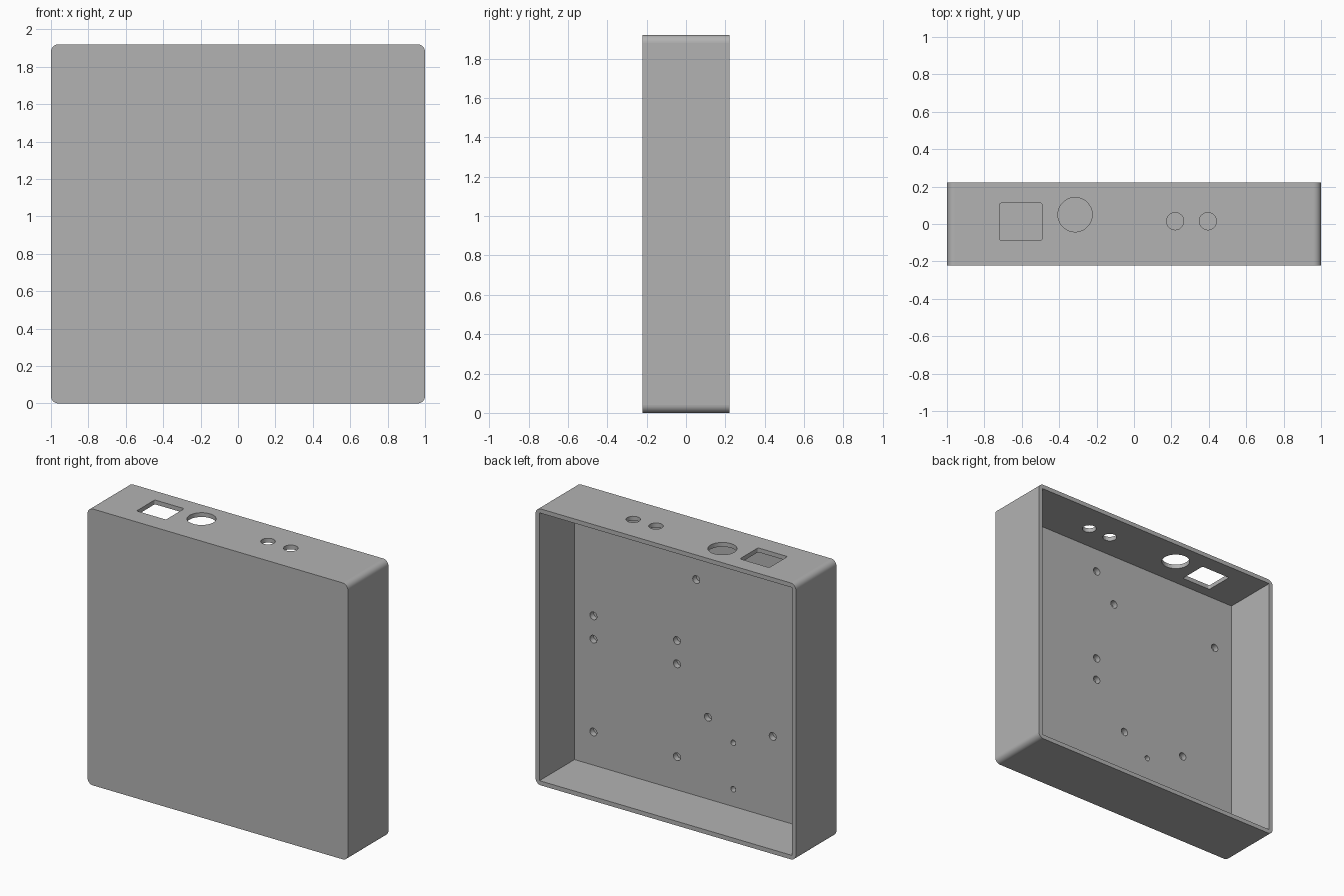
import bpy
import bmesh
import math
from mathutils import Matrix, Vector

if "Cube" in bpy.data.objects:
    bpy.data.objects.remove(bpy.data.objects["Cube"], do_unlink=True)

HEIGHT, DEPTH = 1.92, 0.444
WALL, PANEL = 0.03, 0.06
FRONT = -DEPTH / 2
FLOOR = FRONT + PANEL

grey = bpy.data.materials.new("light grey plastic")
grey.use_nodes = True
colour = (0.45, 0.45, 0.45, 1)
grey.diffuse_color = colour
grey.node_tree.nodes["Principled BSDF"].inputs["Base Color"].default_value = colour


def make_object(name, bm):
    bmesh.ops.recalc_face_normals(bm, faces=bm.faces)
    mesh = bpy.data.meshes.new(name)
    bm.to_mesh(mesh)
    bm.free()
    mesh.materials.append(grey)
    obj = bpy.data.objects.new(name, mesh)
    bpy.context.collection.objects.link(obj)
    return obj


def prism(name, outline, start, direction):
    """Extrude a closed loop of points, shifted to start, along direction."""
    bm = bmesh.new()
    face = bm.faces.new([bm.verts.new(Vector(p) + Vector(start)) for p in outline])
    moved = bmesh.ops.extrude_face_region(bm, geom=[face])["geom"]
    verts = [g for g in moved if isinstance(g, bmesh.types.BMVert)]
    bmesh.ops.translate(bm, verts=verts, vec=direction)
    return make_object(name, bm)


def rounded_rectangle(width, height, radius, steps):
    points = []
    corners = ((1, 1), (-1, 1), (-1, -1), (1, -1))
    for i, (sx, sy) in enumerate(corners):
        for k in range(steps + 1):
            a = math.pi / 2 * (i + k / steps)
            points.append((sx * (width / 2 - radius) + radius * math.cos(a),
                           sy * (height / 2 - radius) + radius * math.sin(a)))
    return points


def circle(radius, sides=32):
    angles = [math.tau * (i + 0.5) / sides for i in range(sides)]
    return [(radius * math.cos(a), radius * math.sin(a)) for a in angles]


def upright(points):
    return [(x, 0, z) for x, z in points]


def level(points):
    return [(x, y, 0) for x, y in points]


# Outer body with rounded corners
case = prism("enclosure_case", upright(rounded_rectangle(2, HEIGHT, 0.04, 8)),
             (0, FRONT, HEIGHT / 2), (0, DEPTH, 0))
cutters = []

# Main cavity, open at the back
bm = bmesh.new()
bmesh.ops.create_cube(bm, size=1, matrix=Matrix.Translation((0, FLOOR + 0.5, HEIGHT / 2))
                      @ Matrix.Diagonal((2 - 2 * WALL, 1, HEIGHT - 2 * WALL, 1)))
cutters.append(make_object("cavity_cutter", bm))

# Openings through the top wall
top_openings = [
    (rounded_rectangle(0.226, 0.2, 0.01, 3), -0.605, 0.012),
    (circle(0.092), -0.315, 0.05),
    (circle(0.046), 0.22, 0.015),
    (circle(0.046), 0.395, 0.015),
]
for outline, x, y in top_openings:
    cutters.append(prism("top_opening_cutter", level(outline),
                         (x, y, HEIGHT - 0.1), (0, 0, 0.2)))

# Blind mounting holes in the inside of the front panel
large = [(x, z) for x in (0.183, 0.825) for z in (0.26, 0.905, 1.067, 1.725)]
large += [(0.035, 1.53), (-0.826, 1.52), (-0.055, 0.598), (-0.553, 0.598)]
small = [(-0.25, 0.472), (-0.25, 0.15)]
for radius, spots in ((0.027, large), (0.019, small)):
    for x, z in spots:
        cutters.append(prism("mounting_hole_cutter", upright(circle(radius, 24)),
                             (x, FLOOR - 0.04, z), (0, 0.1, 0)))

# Cut everything out of the case
bpy.context.view_layer.objects.active = case
for cutter in cutters:
    cutter.hide_render = True
    mod = case.modifiers.new("cut", 'BOOLEAN')
    mod.operation = 'DIFFERENCE'
    mod.solver = 'EXACT'
    mod.object = cutter
    bpy.ops.object.modifier_apply(modifier=mod.name)
    bpy.data.objects.remove(cutter, do_unlink=True)

# Smooth only the curved faces, and keep one material
for poly in case.data.polygons:
    poly.use_smooth = max(abs(c) for c in poly.normal) < 0.9999
    poly.material_index = 0
case.select_set(True)
for edge_poly in [p for p in case.data.polygons if p.use_smooth]:
    edge_poly.use_smooth = True
